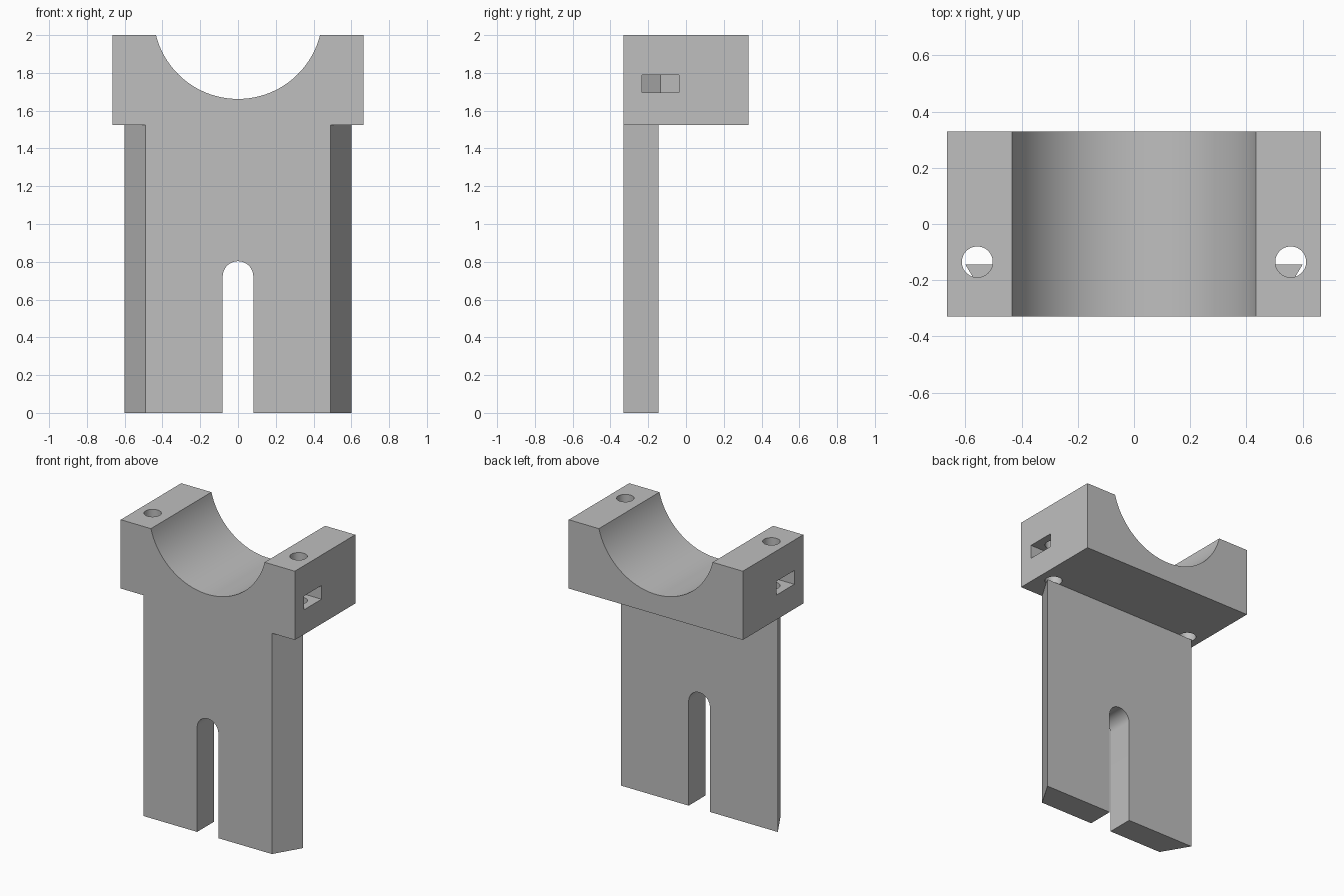
import bpy, bmesh, math
from mathutils import Vector

if "Cube" in bpy.data.objects:
    bpy.data.objects.remove(bpy.data.objects["Cube"], do_unlink=True)

grey = bpy.data.materials.new("light_grey")
grey.use_nodes = True
colour = (0.52, 0.52, 0.52, 1)
grey.diffuse_color = colour
grey.node_tree.nodes["Principled BSDF"].inputs["Base Color"].default_value = colour


def prism(name, outline, axis, low, high):
    """Extrude a closed outline along y (x, z points) or z (x, y points)."""
    bm = bmesh.new()
    place = (lambda a, b: (a, low, b)) if axis == "y" else (lambda a, b: (a, b, low))
    face = bm.faces.new([bm.verts.new(place(a, b)) for a, b in outline])
    move = Vector((0, high - low, 0)) if axis == "y" else Vector((0, 0, high - low))
    result = bmesh.ops.extrude_face_region(bm, geom=[face])
    bmesh.ops.translate(bm, vec=move, verts=[v for v in result["geom"] if isinstance(v, bmesh.types.BMVert)])
    bmesh.ops.recalc_face_normals(bm, faces=bm.faces)
    mesh = bpy.data.meshes.new(name)
    bm.to_mesh(mesh)
    bm.free()
    obj = bpy.data.objects.new(name, mesh)
    bpy.context.collection.objects.link(obj)
    mesh.materials.append(grey)
    return obj


def arc(cx, cy, radius, start, end, steps):
    angles = [math.radians(start + (end - start) * i / steps) for i in range(steps + 1)]
    return [(cx + radius * math.cos(a), cy + radius * math.sin(a)) for a in angles]


def activate(obj):
    bpy.ops.object.select_all(action="DESELECT")
    obj.select_set(True)
    bpy.context.view_layer.objects.active = obj


def cut(target, cutter):
    mod = target.modifiers.new("cut", "BOOLEAN")
    mod.operation = "DIFFERENCE"
    mod.solver = "EXACT"
    mod.object = cutter
    activate(target)
    bpy.ops.object.modifier_apply(modifier=mod.name)
    bpy.data.objects.remove(cutter, do_unlink=True)


def smooth(obj):
    activate(obj)
    bpy.ops.object.shade_smooth_by_angle(angle=math.radians(30))


# Saddle block with a round cradle in its top
TOP, LEDGE, HALF_X, HALF_Y = 2.0, 1.525, 0.665, 0.33
RADIUS, CENTRE_Z = 0.448, 2.11
tilt = math.degrees(math.asin((CENTRE_Z - TOP) / RADIUS))
cradle = arc(0, CENTRE_Z, RADIUS, 180 + tilt, 360 - tilt, 64)
outline = [(-HALF_X, LEDGE), (-HALF_X, TOP)] + cradle + [(HALF_X, TOP), (HALF_X, LEDGE)]
saddle = prism("saddle_block", outline, "y", -HALF_Y, HALF_Y)

# Bolt holes and side nut pockets with a pointed inner end
BOLT_X, BOLT_Y, NUT = 0.558, -0.135, 0.097
for side in (-1, 1):
    hole = arc(side * BOLT_X, BOLT_Y, 0.055, 0, 352.5, 47)
    cut(saddle, prism("bolt_hole_cutter", hole, "z", LEDGE - 0.1, TOP + 0.1))
    reach = NUT / math.cos(math.radians(30))
    pocket = [(0.8, -NUT), (0.8, NUT), (BOLT_X - reach / 2, NUT),
              (BOLT_X - reach, 0), (BOLT_X - reach / 2, -NUT)]
    pocket = [(side * x, BOLT_Y + y) for x, y in pocket]
    cut(saddle, prism("nut_pocket_cutter", pocket, "z", 1.695, 1.79))
smooth(saddle)

# Dovetail plate with an open rounded slot
dovetail = [(-0.49, -HALF_Y), (0.49, -HALF_Y), (0.6, -0.145), (-0.6, -0.145)]
plate = prism("slotted_plate", dovetail, "z", 0, LEDGE)
SLOT = 0.081
slot = [(-SLOT, -0.1), (SLOT, -0.1)] + arc(0, 0.722, SLOT, 0, 180, 32)
cut(plate, prism("slot_cutter", slot, "y", -0.5, 0.1))
smooth(plate)
